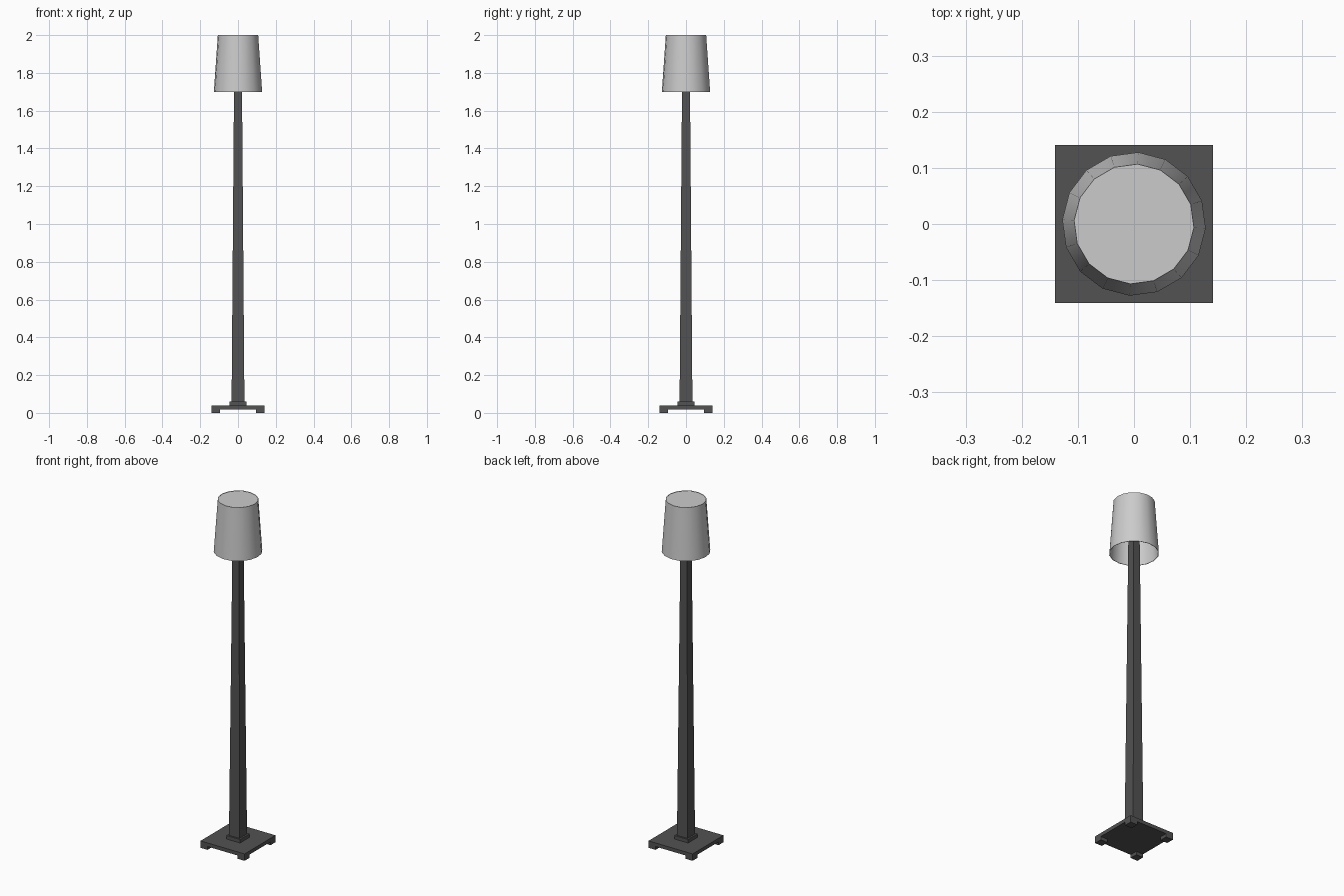
import bpy, bmesh, math

if "Cube" in bpy.data.objects:
    bpy.data.objects.remove(bpy.data.objects["Cube"])

dark = bpy.data.materials.new("dark_metal")
dark.diffuse_color = (0.085, 0.085, 0.085, 1)
dark.use_nodes = True
dark.node_tree.nodes["Principled BSDF"].inputs["Base Color"].default_value = dark.diffuse_color


def make_object(name, bm, mat=None):
    bmesh.ops.recalc_face_normals(bm, faces=bm.faces)
    mesh = bpy.data.meshes.new(name)
    bm.to_mesh(mesh)
    bm.free()
    ob = bpy.data.objects.new(name, mesh)
    bpy.context.collection.objects.link(ob)
    if mat:
        mesh.materials.append(mat)
    return ob


def square_block(name, half_bottom, half_top, z0, z1, x=0, y=0):
    """Square block or tapered post between two heights."""
    bm = bmesh.new()
    bmesh.ops.create_cube(bm, size=2)
    for v in bm.verts:
        top = v.co.z > 0
        h = half_top if top else half_bottom
        v.co = (x + v.co.x * h, y + v.co.y * h, z1 if top else z0)
    return make_object(name, bm, dark)


# Base plate, corner feet and collar
square_block("base_plate", 0.141, 0.141, 0.019, 0.04)
for sx in (-1, 1):
    for sy in (-1, 1):
        square_block("base_foot", 0.0225, 0.0225, 0, 0.019, sx * 0.1185, sy * 0.1185)
square_block("collar", 0.044, 0.044, 0.04, 0.06)

# Tapered post, running up inside the shade
square_block("post", 0.034, 0.019, 0.06, 1.99)

# Lampshade: thin 16-sided shell, closed on top, open below
SIDES, PHASE = 16, math.radians(-3.5)
profile = [(0.105, 1.992), (0.1255, 1.7), (0.128, 1.7),
           (0.107, 2.0), (0.105, 2.0), (0.105, 1.998)]
bm = bmesh.new()
rings = [[bm.verts.new((r * math.cos(PHASE + math.tau * i / SIDES),
                        r * math.sin(PHASE + math.tau * i / SIDES), z))
          for i in range(SIDES)] for r, z in profile]
for a, b in zip(rings, rings[1:]):
    for i in range(SIDES):
        j = (i + 1) % SIDES
        bm.faces.new((a[i], a[j], b[j], b[i]))
bm.faces.new(rings[0])
bm.faces.new(rings[-1])
shade = make_object("lampshade", bm)
bpy.context.view_layer.objects.active = shade
shade.select_set(True)
bpy.ops.object.shade_smooth_by_angle(angle=math.radians(40))
